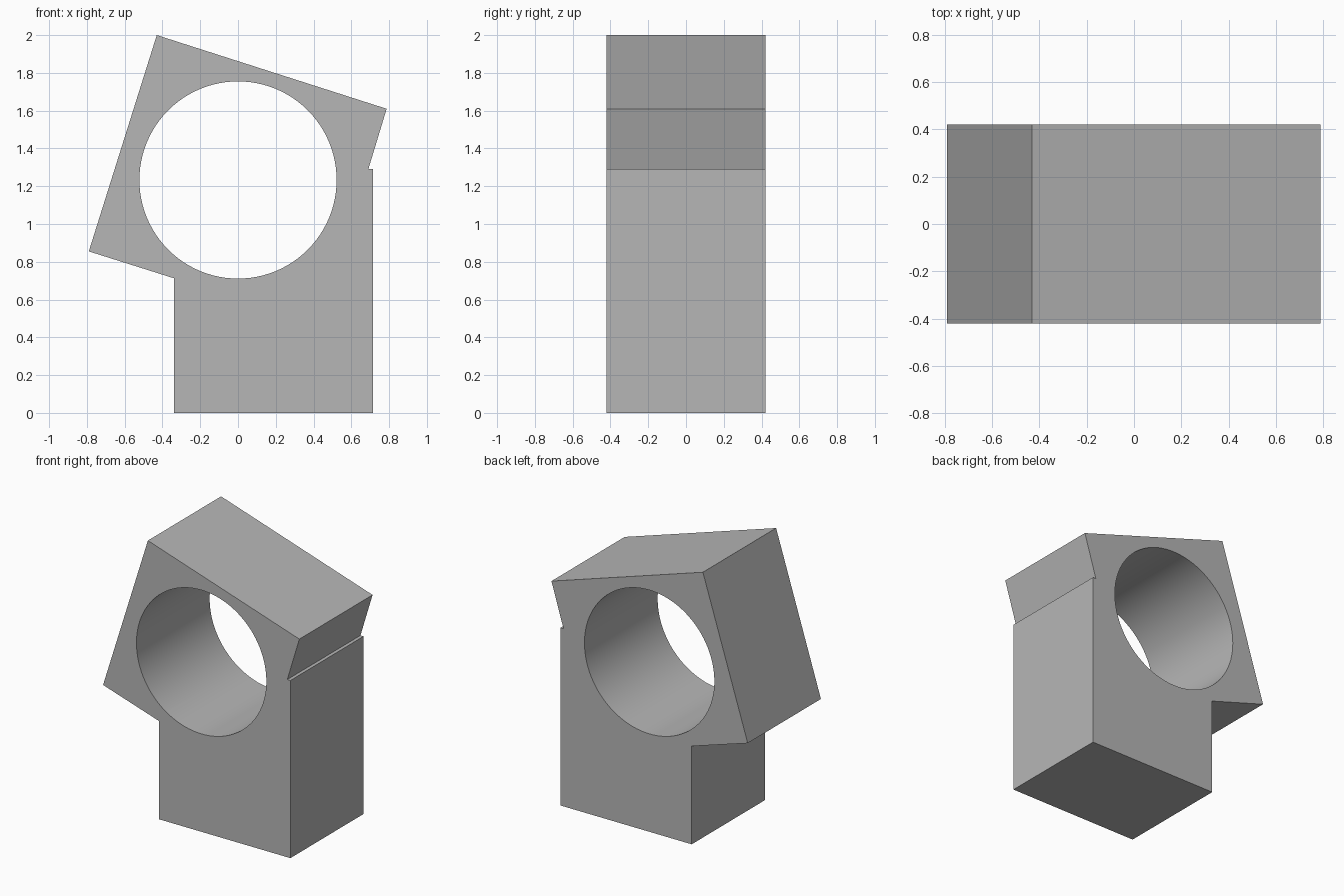
import bpy
import bmesh
from math import pi, radians
from mathutils import Matrix

cube = bpy.data.objects.get("Cube")
if cube:
    bpy.data.objects.remove(cube, do_unlink=True)

DEPTH = 0.84
BORE_Z, BORE_R = 1.233, 0.522

grey = bpy.data.materials.new("light grey")
grey.use_nodes = True
colour = (0.47, 0.47, 0.47, 1)
grey.diffuse_color = colour
grey.node_tree.nodes["Principled BSDF"].inputs["Base Color"].default_value = colour


def add_object(name, bm):
    bmesh.ops.recalc_face_normals(bm, faces=bm.faces)
    mesh = bpy.data.meshes.new(name)
    bm.to_mesh(mesh)
    bm.free()
    mesh.materials.append(grey)
    obj = bpy.data.objects.new(name, mesh)
    bpy.context.collection.objects.link(obj)
    return obj


# Upright foot merged with the tilted square head, extruded front to back
outline = [(-0.34, 0), (0.715, 0), (0.715, 1.29), (0.69, 1.29),
           (0.787, 1.61), (-0.43, 2), (-0.79, 0.855), (-0.34, 0.713)]
bm = bmesh.new()
face = bm.faces.new([bm.verts.new((x, -DEPTH / 2, z)) for x, z in outline])
extruded = bmesh.ops.extrude_face_region(bm, geom=[face], use_keep_orig=True)
bmesh.ops.translate(bm, vec=(0, DEPTH, 0),
                    verts=[v for v in extruded["geom"] if isinstance(v, bmesh.types.BMVert)])
block = add_object("bored_block", bm)

# Round bore cut straight through the head
bm = bmesh.new()
bmesh.ops.create_cone(bm, cap_ends=True, segments=96, radius1=BORE_R, radius2=BORE_R,
                      depth=DEPTH * 1.5,
                      matrix=Matrix.Translation((0, 0, BORE_Z)) @ Matrix.Rotation(pi / 2, 4, "X"))
cutter = add_object("bore_cutter", bm)
cutter.hide_render = True

cut = block.modifiers.new("bore", "BOOLEAN")
cut.operation = "DIFFERENCE"
cut.solver = "EXACT"
cut.object = cutter

# Apply the cut, drop the cutter and smooth only the bore wall
bpy.ops.object.select_all(action="DESELECT")
block.select_set(True)
bpy.context.view_layer.objects.active = block
bpy.ops.object.modifier_apply(modifier=cut.name)
bpy.data.objects.remove(cutter, do_unlink=True)
bpy.ops.object.shade_smooth_by_angle(angle=radians(15))
